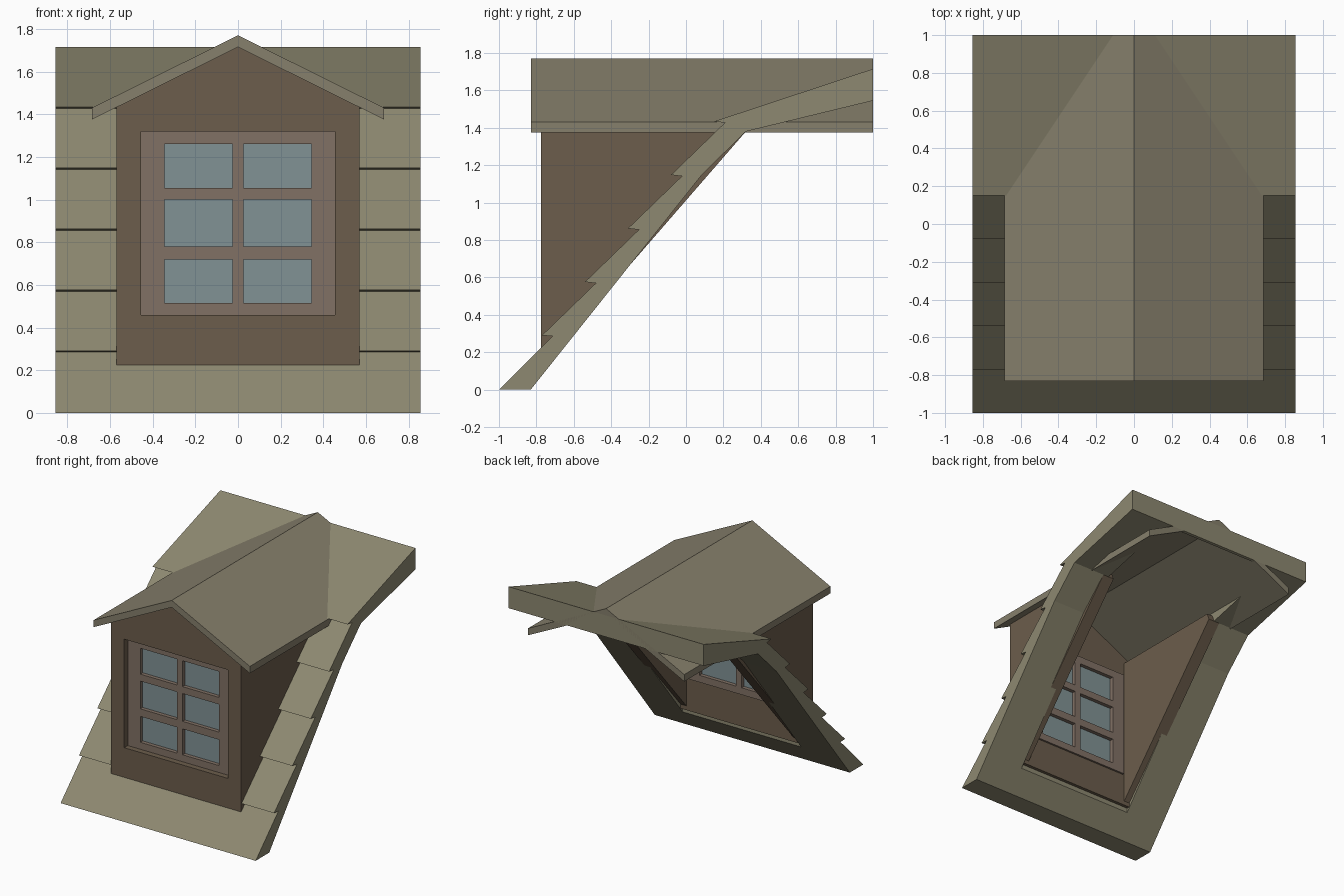
import bpy, bmesh
from mathutils import Vector

if "Cube" in bpy.data.objects:
    bpy.data.objects.remove(bpy.data.objects["Cube"])


def material(name, rgb):
    m = bpy.data.materials.new(name)
    m.diffuse_color = (*rgb, 1)
    m.use_nodes = True
    m.node_tree.nodes["Principled BSDF"].inputs["Base Color"].default_value = m.diffuse_color
    return m


ROOF = material("roof_tile", (0.27, 0.25, 0.165))
DORMER = material("dormer_tile", (0.24, 0.215, 0.15))
WALL = material("wall_wood", (0.15, 0.11, 0.072))
FRAME = material("frame_wood", (0.22, 0.165, 0.13))
GLASS = material("glass", (0.22, 0.29, 0.30))


def prism(name, profile, axis, a, b, mat=None):
    """Extrude a profile along x (points are y,z) or along y (points are x,z)."""
    bm = bmesh.new()
    put = (lambda p: (a, p[0], p[1])) if axis == 'x' else (lambda p: (p[0], a, p[1]))
    face = bm.faces.new([bm.verts.new(put(p)) for p in profile])
    ext = bmesh.ops.extrude_face_region(bm, geom=[face])
    move = Vector((b - a, 0, 0)) if axis == 'x' else Vector((0, b - a, 0))
    bmesh.ops.translate(bm, vec=move,
                        verts=[v for v in ext['geom'] if isinstance(v, bmesh.types.BMVert)])
    bmesh.ops.recalc_face_normals(bm, faces=bm.faces)
    me = bpy.data.meshes.new(name)
    bm.to_mesh(me)
    bm.free()
    ob = bpy.data.objects.new(name, me)
    bpy.context.collection.objects.link(ob)
    if mat:
        me.materials.append(mat)
    return ob


def rect(x0, x1, z0, z1):
    return [(x0, z0), (x1, z0), (x1, z1), (x0, z1)]


def cut(ob, cutters):
    """Subtract cutters, bake the result and remove the cutters."""
    for c in cutters:
        m = ob.modifiers.new("cut", 'BOOLEAN')
        m.operation, m.solver, m.object = 'DIFFERENCE', 'EXACT', c
    dg = bpy.context.evaluated_depsgraph_get()
    me = bpy.data.meshes.new_from_object(ob.evaluated_get(dg))
    ob.modifiers.clear()
    ob.data = me
    for c in cutters:
        bpy.data.objects.remove(c)


# Main roof: overlapping courses, then a shallower upper slope
profile = [(-1, 0)]
for i in range(1, 6):
    z = 0.286 * i
    profile += [(-1 + z, z)] if i == 1 else [(-1.0 + 0.23 * (i - 1) + 0.288, z - 0.003)]
    profile.append((-1 + 0.23 * i, z + 0.004))
profile += [(1, 1.715), (1, 1.545), (0.32, 1.38), (0.086, 1.15), (-0.83, 0)]
roof = prism("main_roof", profile, 'x', -0.855, 0.855, ROOF)
opening = [(-0.52, -0.5), (0.52, -0.5), (0.52, 1.485), (0, 1.743), (-0.52, 1.485)]
cut(roof, [prism("roof_opening", opening, 'y', -0.7, 0.98)])

# Dormer roof: gabled chevron
prism("dormer_roof", [(0, 1.77), (0.685, 1.43), (0.685, 1.375), (0, 1.715),
                      (-0.685, 1.375), (-0.685, 1.43)], 'y', -0.83, 1, DORMER)

# Gable front wall with window opening
front = prism("front_wall", [(-0.57, 0.2), (0.57, 0.2), (0.57, 1.434), (0, 1.717),
                             (-0.57, 1.434)], 'y', -0.775, -0.675, WALL)
cut(front, [prism("window_opening", rect(-0.455, 0.455, 0.46, 1.32), 'y', -0.9, -0.5)])

# Side walls
for side, s in (("left", -1), ("right", 1)):
    prism(side + "_wall", [(-0.774, 0.12), (-0.774, 1.434), (0.3, 1.434), (0.32, 1.38)],
          'x', s * 0.47, s * 0.57, WALL)

# Window frame with six panes
frame = prism("window_frame", rect(-0.455, 0.455, 0.46, 1.32), 'y', -0.73, -0.66, FRAME)
panes = [prism("pane_hole", rect(x, x + 0.32, z0, z1), 'y', -0.9, -0.5)
         for x in (-0.345, 0.025)
         for z0, z1 in ((0.515, 0.72), (0.78, 1.0), (1.055, 1.26))]
cut(frame, panes)
prism("window_glass", rect(-0.36, 0.36, 0.5, 1.275), 'y', -0.70, -0.69, GLASS)
